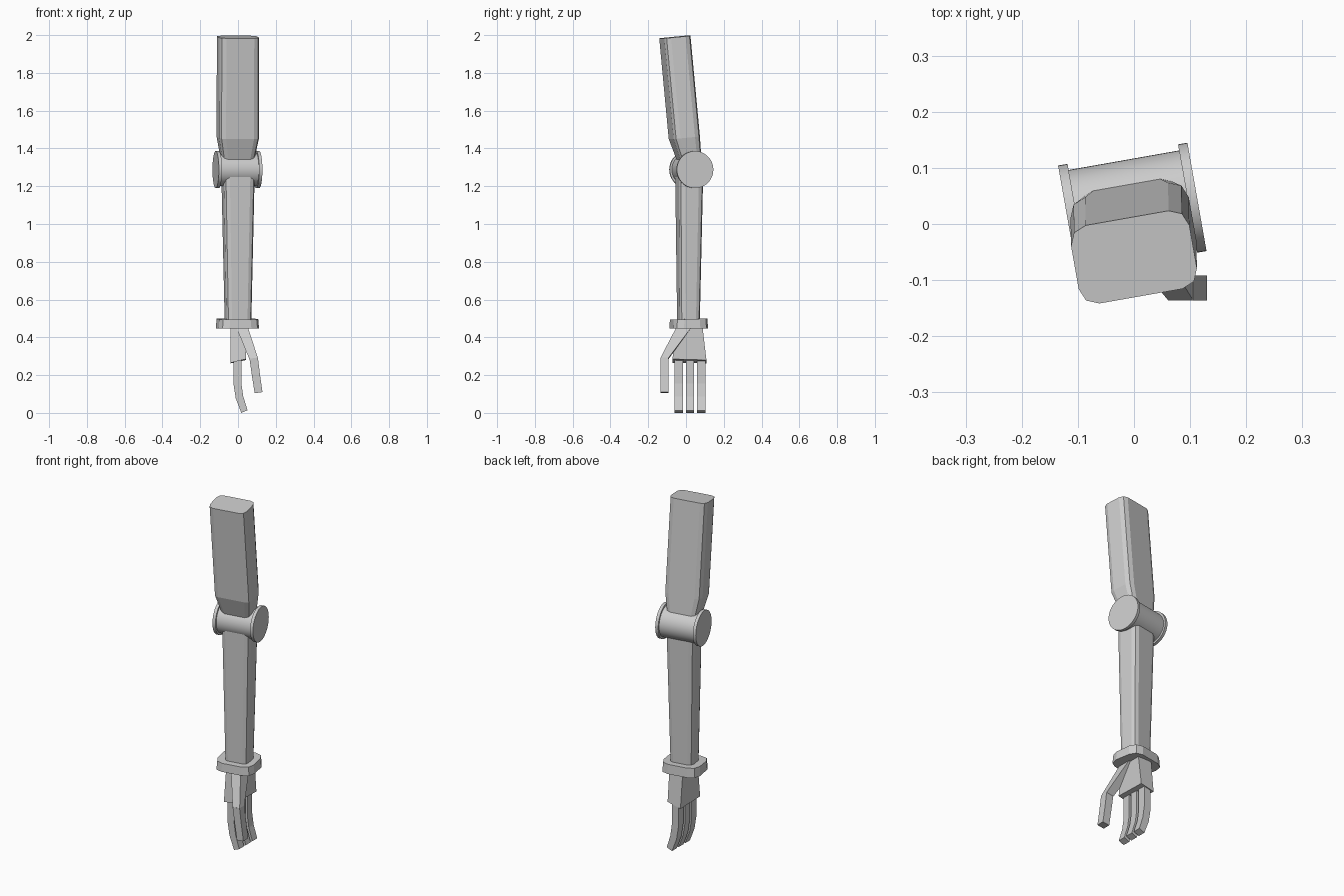
import bpy, bmesh, math
from mathutils import Vector, Matrix

if "Cube" in bpy.data.objects:
    bpy.data.objects.remove(bpy.data.objects["Cube"])

TURN = math.radians(10)      # the arm is turned about the vertical
LEAN = math.radians(5.6)     # the upper arm leans forward


def loft(name, rings):
    """Skin a list of equal-length point rings and cap both ends."""
    bm = bmesh.new()
    vs = [[bm.verts.new(p) for p in r] for r in rings]
    n = len(rings[0])
    for a, b in zip(vs, vs[1:]):
        for i in range(n):
            bm.faces.new((a[i], a[(i + 1) % n], b[(i + 1) % n], b[i]))
    bm.faces.new(vs[0])
    bm.faces.new(vs[-1])
    bmesh.ops.recalc_face_normals(bm, faces=bm.faces)
    me = bpy.data.meshes.new(name)
    bm.to_mesh(me)
    bm.free()
    ob = bpy.data.objects.new(name, me)
    bpy.context.collection.objects.link(ob)
    return ob


def ring(center, w, d, r=0.0, lean=0.0, turn=TURN, segs=2):
    """Rectangle with rounded corners, leaned about x and then turned about z."""
    pts = []
    for k, (sx, sy) in enumerate(((1, 1), (-1, 1), (-1, -1), (1, -1))):
        cx, cy = sx * (w / 2 - r), sy * (d / 2 - r)
        for i in range(segs + 1 if r else 1):
            a = math.pi / 2 * (k + i / segs)
            pts.append(Vector((cx + r * math.cos(a), cy + r * math.sin(a), 0)))
    m = Matrix.Rotation(turn, 3, 'Z') @ Matrix.Rotation(lean, 3, 'X')
    return [m @ p + Vector(center) for p in pts]


def bent_finger(name, y, width, path):
    """Square finger; path gives (x, z, thickness, bend angle, y shift)."""
    rings = []
    for x, z, t, bend, dy in path:
        m = Matrix.Rotation(-math.radians(bend), 3, 'Y')
        c = Vector((x, y + dy, z))
        rings.append([c + m @ Vector((sx * t / 2, sy * width / 2, 0))
                      for sx, sy in ((1, 1), (-1, 1), (-1, -1), (1, -1))])
    return loft(name, rings)


def drum(name, center, radius, length):
    bpy.ops.mesh.primitive_cylinder_add(vertices=48, radius=radius, depth=length,
                                        location=center,
                                        rotation=(0, math.pi / 2, TURN))
    ob = bpy.context.object
    ob.name = name
    bpy.ops.object.shade_smooth_by_angle(angle=math.radians(30))


# Upper arm, tapering into the elbow
loft("upper_arm", [
    ring((0, -0.059, 1.99), 0.214, 0.142, 0.032, LEAN),
    ring((-0.001, -0.009, 1.457), 0.214, 0.142, 0.032, LEAN),
    ring((-0.004, 0.026, 1.30), 0.155, 0.10, 0.025, LEAN)])

# Elbow drum with a disc on each end
elbow = Vector((-0.003, 0.028, 1.288))
axis = Vector((math.cos(TURN), math.sin(TURN), 0))
drum("elbow_drum", elbow, 0.087, 0.21)
for side, s in (("left", -1), ("right", 1)):
    drum("elbow_disc_" + side, elbow + axis * s * 0.1085, 0.098, 0.017)

# Forearm
loft("forearm", [
    ring((0, 0.017, 1.288), 0.167, 0.132, 0.028),
    ring((0, 0.013, 0.48), 0.133, 0.107, 0.025)])

# Wrist collar
loft("wrist_collar", [
    ring((-0.003, 0.014, 0.497), 0.21, 0.182, 0.05, math.radians(2)),
    ring((-0.003, 0.014, 0.446), 0.217, 0.188, 0.05)])

# Palm, widening towards the fingers
palm_top = [(-0.04, -0.05, 0.46), (0.045, -0.05, 0.46), (0.045, 0.087, 0.46), (-0.04, 0.087, 0.46)]
palm_low = [(-0.04, -0.072, 0.265), (0.042, -0.072, 0.285), (0.042, 0.108, 0.28), (-0.04, 0.108, 0.262)]
loft("palm", [palm_top, palm_low])

# Thumb base and thumb
loft("thumb_base", [
    [(-0.01, -0.05, 0.455), (0.052, -0.05, 0.455), (0.052, 0.03, 0.455), (-0.01, 0.03, 0.455)],
    [(0.06, -0.135, 0.285), (0.105, -0.135, 0.292), (0.105, -0.092, 0.292), (0.06, -0.092, 0.285)]])
bent_finger("thumb", -0.114, 0.044, [
    (0.083, 0.29, 0.045, 8, 0), (0.095, 0.20, 0.043, 8, 0.0), (0.109, 0.107, 0.042, 8, 0)])

# Three curled fingers
for i, y in enumerate((-0.039, 0.021, 0.081)):
    bent_finger("finger_%d" % (i + 1), y, 0.044, [
        (-0.003, 0.285, 0.042, 0, 0), (-0.003, 0.155, 0.042, 4, 0),
        (0.008, 0.082, 0.041, 13, 0), (0.034, 0.007, 0.036, 22, 0)])
